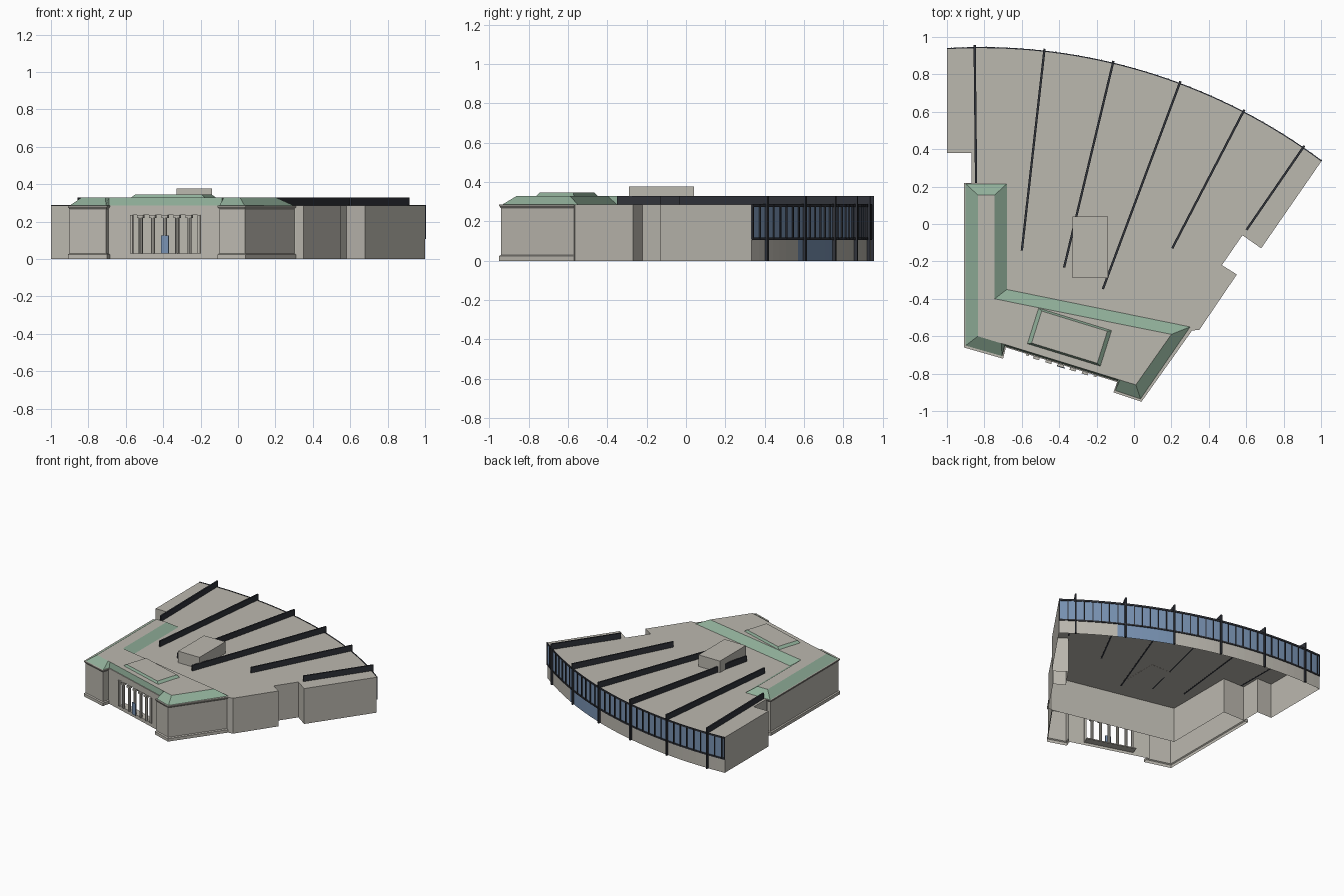
import bpy, bmesh, math
from mathutils import Vector

if "Cube" in bpy.data.objects:
    bpy.data.objects.remove(bpy.data.objects["Cube"])


def material(name, rgb):
    m = bpy.data.materials.new(name)
    m.diffuse_color = (*rgb, 1)
    m.use_nodes = True
    m.node_tree.nodes["Principled BSDF"].inputs["Base Color"].default_value = m.diffuse_color
    return m


STONE = material("pale stone", (0.50, 0.48, 0.43))
GREEN = material("copper green", (0.28, 0.43, 0.32))
DARK = material("dark metal", (0.030, 0.033, 0.042))
GLASS = material("blue glass", (0.19, 0.29, 0.45))

CX, CY, R = -0.82, -2.10, 3.04      # centre and radius of the curved rear
TOP = 0.285                         # flat roof height
A0, A1 = -3.4, 36.8                 # ends of the curve, degrees from +y


def polar(a, r=R):
    a = math.radians(a)
    return (CX + r * math.sin(a), CY + r * math.cos(a))


def arc(a0, a1, r=R, step=1.2):
    n = max(1, round((a1 - a0) / step))
    return [polar(a1 + (a0 - a1) * i / n, r) for i in range(n + 1)]


def make(name, verts, faces, mats, idx=None):
    me = bpy.data.meshes.new(name)
    me.from_pydata(verts, [], faces)
    for m in mats:
        me.materials.append(m)
    for i, p in enumerate(me.polygons):
        p.material_index = idx[i] if idx else 0
    ob = bpy.data.objects.new(name, me)
    bpy.context.collection.objects.link(ob)
    return ob


def loft(name, rings, mats, closed=False, cap=False, cap_mat=0, floor=False):
    """Bridge rings of (points, z); optionally close with a top and bottom."""
    n = len(rings[0][0])
    verts = [(x, y, z) for pts, z in rings for x, y in pts]
    faces = []
    for k in range(len(rings) - 1):
        for i in range(n if closed else n - 1):
            j = (i + 1) % n
            faces.append((k * n + i, k * n + j, (k + 1) * n + j, (k + 1) * n + i))
    idx = [0] * len(faces)
    if cap:
        faces.append(tuple(range((len(rings) - 1) * n, len(rings) * n)))
        idx.append(cap_mat)
    if floor:
        faces.append(tuple(reversed(range(n))))
        idx.append(0)
    return make(name, verts, faces, mats, idx)


def wall(name, pts, z0, z1, mat=STONE):
    return loft(name, [(pts, z0), (pts, z1)], [mat])


def prism(name, pts, z0, z1, mat):
    return loft(name, [(pts, z0), (pts, z1)], [mat], True, True, 0, True)


def offset(pts, d):
    """Shift an open polyline sideways with mitred corners."""
    p = [Vector(q) for q in pts]
    nrm = [Vector((b.y - a.y, a.x - b.x)).normalized() for a, b in zip(p, p[1:])]
    out = []
    for i, q in enumerate(p):
        a, b = nrm[max(i - 1, 0)], nrm[min(i, len(nrm) - 1)]
        out.append(tuple(q + (a + b) * d / (1 + a.dot(b))))
    return out


def radial_bar(name, a, r0, r1, w, z0, z1, mat):
    t = math.radians(a)
    sx, sy = math.cos(t) * w / 2, -math.sin(t) * w / 2
    (x0, y0), (x1, y1) = polar(a, r0), polar(a, r1)
    prism(name, [(x0 - sx, y0 - sy), (x0 + sx, y0 + sy),
                 (x1 + sx, y1 + sy), (x1 - sx, y1 - sy)], z0, z1, mat)


# Footprint pieces, counter-clockwise
hall_left = [polar(A0), (-1, 0.38), (-0.87, 0.38), (-0.87, 0.22)]
wing_left = [(-0.87, 0.22), (-0.91, 0.22), (-0.91, -0.66), (-0.70, -0.72), (-0.685, -0.66)]
wing_right = [(-0.09, -0.845), (-0.11, -0.90), (0.04, -0.95), (0.31, -0.57)]
hall_right = [(0.31, -0.57), (0.35, -0.565), (0.55, -0.27), (0.47, -0.22),
              (0.58, -0.06), (0.68, -0.13), polar(A1)]
rear = arc(A0, A1)

# Flat roof and hall walls
roof = hall_left[:-1] + wing_left + wing_right[:-1] + hall_right + rear[1:-1]
make("flat_roof", [(x, y, TOP) for x, y in roof], [tuple(range(len(roof)))], [STONE])
wall("hall_left_wall", hall_left, 0, TOP)
wall("hall_right_wall", hall_right, 0, TOP)
wall("inner_partition", [(-0.87, 0.22), (-0.68, 0.22), (-0.68, -0.35), (0.31, -0.57)], 0, TOP)

# Front wing walls with plinth and cornice
for name, pts in (("wing_left_wall", wing_left), ("wing_right_wall", wing_right)):
    inner = offset(pts, -0.008)
    loft(name, [(pts, 0), (pts, 0.024), (inner, 0.03), (inner, 0.268), (pts, 0.278), (pts, TOP)], [STONE])


# Recessed entrance front with a colonnade opening
def front(x, d=0.0):
    """Point on the entrance front, moved d outward."""
    k = -0.185 / 0.595
    s = math.hypot(1, k)
    return (x + k * d / s, -0.66 + (x + 0.685) * k - d / s)


OX0, OX1, OZ0, OZ1 = -0.575, -0.20, 0.03, 0.235
wall("entrance_wall_left", [front(-0.70), front(OX0)], 0, TOP)
wall("entrance_wall_right", [front(OX1), front(-0.08)], 0, TOP)
wall("entrance_sill", [front(OX0), front(OX1)], 0, OZ0)
wall("entrance_lintel", [front(OX0), front(OX1)], OZ1, TOP)


def front_box(name, x, w, d0, d1, z0, z1, mat=STONE):
    prism(name, [front(x - w / 2, d1), front(x + w / 2, d1),
                 front(x + w / 2, d0), front(x - w / 2, d0)], z0, z1, mat)


front_box("porch_floor", (OX0 + OX1) / 2, OX1 - OX0, -0.06, 0.0, 0.022, OZ0)
for i in range(5):
    x = -0.52 + i * 0.065
    ring = [(front(x)[0] + 0.011 * math.cos(k * math.pi / 4),
             front(x)[1] + 0.011 * math.sin(k * math.pi / 4)) for k in range(8)]
    prism("column", ring, OZ0, 0.222, STONE)
    front_box("column_capital", x, 0.032, -0.013, 0.013, 0.22, OZ1)
for x in (OX0 + 0.007, OX1 - 0.007):
    front_box("end_pilaster", x, 0.014, -0.012, 0.008, OZ0, OZ1)
front_box("entrance_door", -0.387, 0.042, 0.009, 0.015, OZ0, 0.125, GLASS)

# Green sloped roof over the front wing
base = [(-0.90, 0.215), (-0.90, -0.65), (-0.705, -0.706), (-0.69, -0.652), (-0.085, -0.84),
        (-0.10, -0.89), (0.035, -0.935), (0.30, -0.55), (-0.68, -0.35), (-0.68, 0.215)]
crown = [(-0.835, 0.155), (-0.835, -0.60), (-0.71, -0.638), (-0.69, -0.644), (-0.085, -0.831),
         (-0.075, -0.834), (0.01, -0.86), (0.20, -0.59), (-0.745, -0.40), (-0.745, 0.155)]
loft("sloped_roof", [(base, TOP), (crown, 0.33)], [GREEN, STONE], True, True, 1)

# Raised panel on the wing roof
quad = [Vector(p) for p in ((-0.57, -0.64), (-0.18, -0.76), (-0.12, -0.57), (-0.51, -0.45))]
mid = sum(quad, Vector((0, 0))) / 4
small = [tuple(mid + (p - mid) * 0.90) for p in quad]
loft("roof_panel", [([tuple(p) for p in quad], 0.33), (small, 0.346)], [GREEN, STONE], True, True, 1)

# Roof plant box
prism("roof_plant_box", [(-0.33, -0.29), (-0.14, -0.29), (-0.14, 0.04), (-0.33, 0.04)],
      TOP - 0.001, 0.378, STONE)

# Curved rear front: low wall, glazed doors, upper glazing and rails
wall("rear_low_wall_right", arc(28.6, A1), 0, 0.11)
wall("rear_doors", arc(20.4, 28.6), 0, 0.11, GLASS)
wall("rear_low_wall_left", arc(A0, 20.4), 0, 0.11)
wall("rear_glazing", rear, 0.11, TOP, GLASS)
for z0, z1 in ((0.106, 0.118), (0.274, TOP + 0.003)):
    prism("rear_rail", rear[:] + arc(A0, A1, R + 0.006)[::-1], z0, z1, DARK)

# Slim mullions, then deep roof fins with posts below
FIN0 = -0.6
count = int((A1 - A0) / (7 / 6)) + 1
for i in range(-2, count):
    a = FIN0 + i * 7 / 6
    if A0 < a < A1 and i % 6:
        radial_bar("mullion", a, R - 0.003, R + 0.008, 0.006, 0.11, TOP, DARK)
for a in (A0 + 0.05, A1 - 0.05):
    radial_bar("end_mullion", a, R - 0.003, R + 0.006, 0.006, 0.11, TOP, DARK)
for i, r0 in enumerate((2.32, 1.97, 1.92, 1.87, 2.22, 2.51)):
    a = FIN0 + 7.02 * i
    radial_bar("roof_fin", a, r0, R + 0.016, 0.012, TOP - 0.001, 0.33, DARK)
    radial_bar("fin_post", a, R - 0.004, R + 0.016, 0.012, 0, TOP, DARK)
